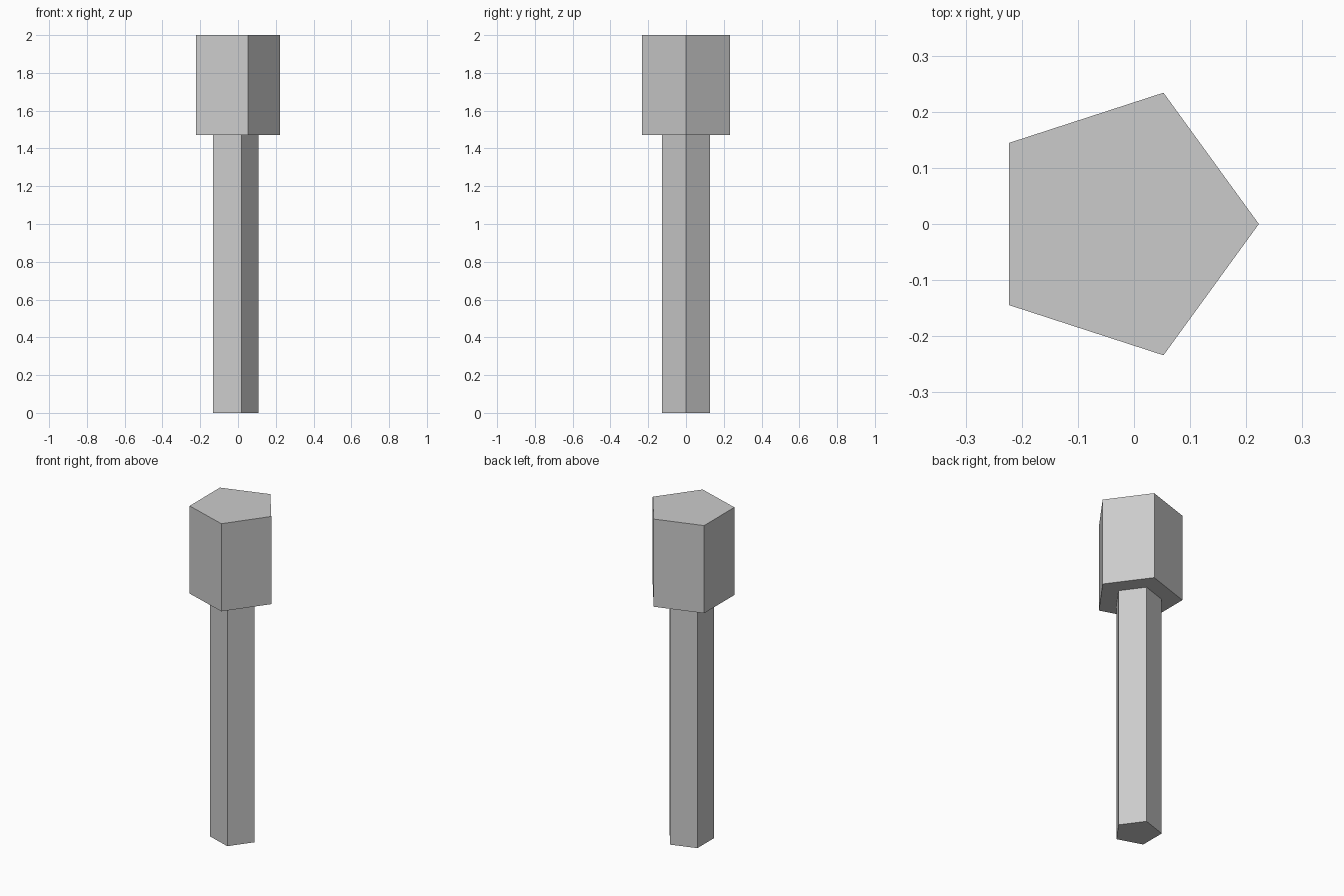
import bpy

if "Cube" in bpy.data.objects:
    bpy.data.objects.remove(bpy.data.objects["Cube"])

CENTRE_X = -0.0235  # centres the pentagon's bounding box on x = 0


def pentagon_prism(name, radius, z0, z1):
    """Five-sided prism with one corner pointing to +x."""
    bpy.ops.mesh.primitive_cylinder_add(vertices=5, radius=radius, depth=z1 - z0)
    ob = bpy.context.object
    ob.name = name
    # turn the default corner (+y) round to +x, then place the part
    ob.rotation_euler.z = -1.5707963
    ob.location = (CENTRE_X, 0, (z0 + z1) / 2)
    return ob


# slim shaft
pentagon_prism("handle", 0.133, 0.0, 1.47)
# thick block on top
pentagon_prism("head", 0.246, 1.47, 2.0)
